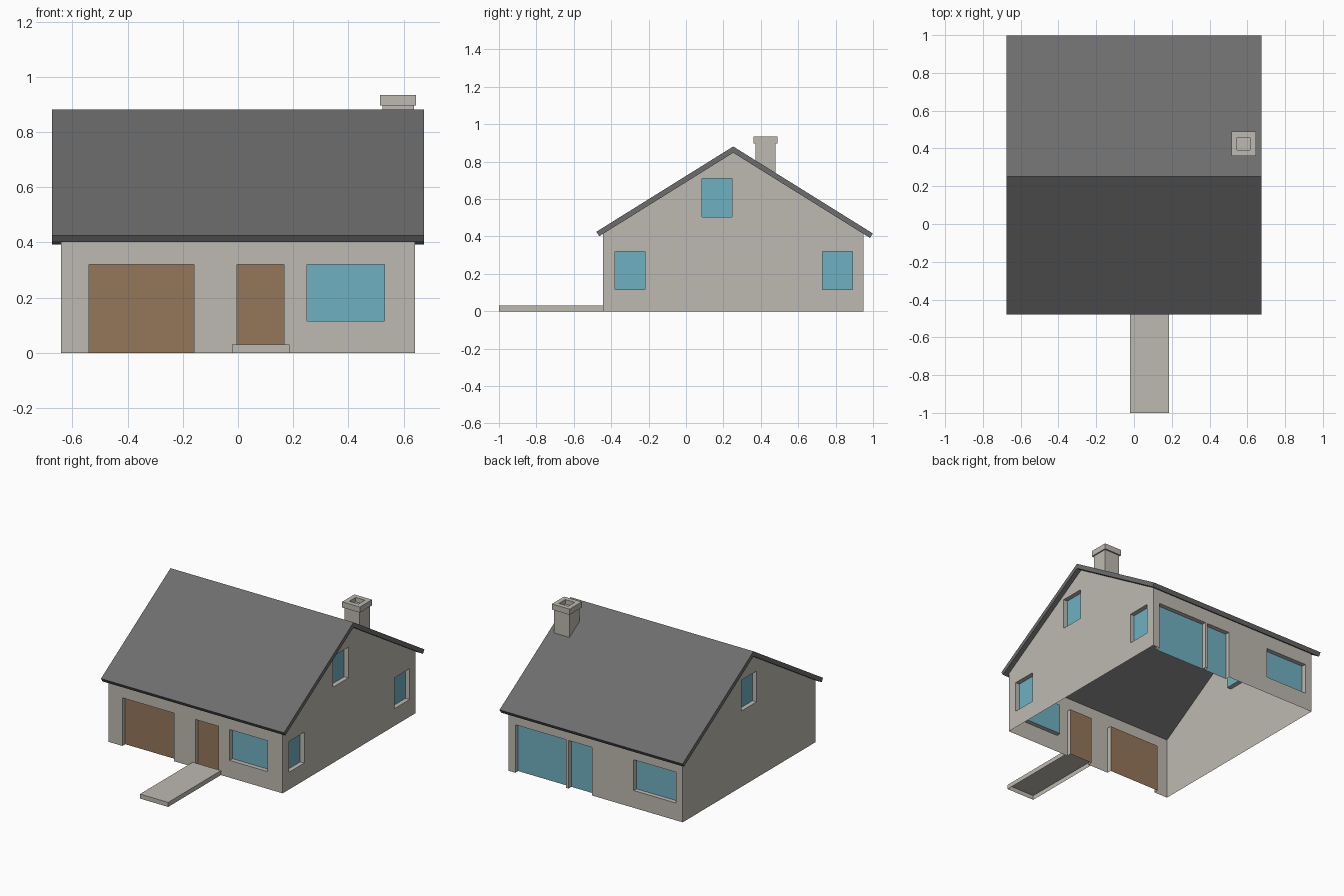
import bpy, bmesh, math
from mathutils import Matrix, Vector

if "Cube" in bpy.data.objects:
    bpy.data.objects.remove(bpy.data.objects["Cube"])

HX, Y0, Y1, RY = 0.641, -0.445, 0.95, 0.2525   # wall extents, ridge position
SLOPE, RIDGE, THICK, DEPTH = 0.623, 0.881, 0.0335, 0.03


def material(name, rgb):
    m = bpy.data.materials.new(name)
    lin = [((c / 255 + 0.055) / 1.055) ** 2.4 for c in rgb]
    m.diffuse_color = (*lin, 1)
    m.use_nodes = True
    m.node_tree.nodes["Principled BSDF"].inputs["Base Color"].default_value = m.diffuse_color
    return m


WALL = material("warm_grey_plaster", (190, 186, 177))
ROOF = material("dark_grey_roof", (109, 109, 109))
GLASS = material("blue_glass", (111, 177, 194))
WOOD = material("brown_door", (149, 118, 90))


def make(name, bm, *mats):
    me = bpy.data.meshes.new(name)
    bm.to_mesh(me)
    bm.free()
    ob = bpy.data.objects.new(name, me)
    for m in mats:
        me.materials.append(m)
    bpy.context.collection.objects.link(ob)
    return ob


def box(bm, x0, x1, y0, y1, z0, z1):
    mat = Matrix.Translation(((x0 + x1) / 2, (y0 + y1) / 2, (z0 + z1) / 2)) @ \
        Matrix.Diagonal((x1 - x0, y1 - y0, z1 - z0, 1))
    return bmesh.ops.create_cube(bm, size=1, matrix=mat)["verts"]


def prism(bm, profile, hx):
    """Extrude a (y, z) profile from -hx to hx."""
    f = bm.faces.new([bm.verts.new((-hx, y, z)) for y, z in profile])
    r = bmesh.ops.extrude_face_region(bm, geom=[f])
    vs = [v for v in r["geom"] if isinstance(v, bmesh.types.BMVert)]
    bmesh.ops.translate(bm, verts=vs, vec=(2 * hx, 0, 0))
    bmesh.ops.recalc_face_normals(bm, faces=bm.faces)


def under(y):
    return RIDGE - THICK - SLOPE * abs(y - RY)


# House body as a solid gable prism
bm = bmesh.new()
prism(bm, [(Y0, 0), (Y1, 0), (Y1, under(Y1)), (RY, under(RY)), (Y0, under(Y0))], HX)
house = make("house_walls", bm, WALL, GLASS, WOOD)

# Recess cutters: (start, end, bottom, top) along each wall
bm = bmesh.new()
FRONT = [(-0.54, -0.16, -0.1, 0.32), (-0.003, 0.167, -0.1, 0.32), (0.25, 0.53, 0.115, 0.32)]
BACK = [(0.217, 0.592, -0.1, 0.32), (0.028, 0.2, -0.1, 0.32), (-0.592, -0.28, 0.115, 0.32)]
RIGHT = [(-0.38, -0.218, 0.115, 0.32), (0.73, 0.89, 0.115, 0.32), (0.085, 0.245, 0.505, 0.71)]
LEFT = [(0.172, 0.332, 0.505, 0.71)]
for a, b, z0, z1 in FRONT:
    box(bm, a, b, Y0 - 0.1, Y0 + DEPTH, z0, z1)
for a, b, z0, z1 in BACK:
    box(bm, a, b, Y1 - DEPTH, Y1 + 0.1, z0, z1)
for a, b, z0, z1 in RIGHT:
    box(bm, HX - DEPTH, HX + 0.1, a, b, z0, z1)
for a, b, z0, z1 in LEFT:
    box(bm, -HX - 0.1, -HX + DEPTH, a, b, z0, z1)
cutter = make("recess_cutter", bm, WALL)
cutter.hide_render = True

mod = house.modifiers.new("recesses", "BOOLEAN")
mod.operation, mod.solver, mod.object = "DIFFERENCE", "EXACT", cutter
bpy.context.view_layer.update()
cut = bpy.data.meshes.new_from_object(house.evaluated_get(bpy.context.evaluated_depsgraph_get()))
house.modifiers.clear()
house.data = cut
bpy.data.objects.remove(cutter)

# Open the shell below and under the roof, then colour the recessed panes
bm = bmesh.new()
bm.from_mesh(cut)
bm.normal_update()
drop = []
for f in bm.faces:
    c, n = f.calc_center_median(), f.normal
    f.material_index = 0
    if (n.z < -0.9 and c.z < 0.01) or 0.3 < n.z < 0.97:
        drop.append(f)
    elif abs(n.y) > 0.9 and abs(c.y - Y0 - DEPTH) < 0.003:
        f.material_index = 2 if c.x < 0.2 else 1
    elif (abs(n.y) > 0.9 and abs(c.y - Y1 + DEPTH) < 0.003) or \
            (abs(n.x) > 0.9 and abs(abs(c.x) - HX + DEPTH) < 0.003):
        f.material_index = 1
bmesh.ops.delete(bm, geom=drop, context="FACES")
bm.to_mesh(cut)
bm.free()

# Roof: folded slab with square-cut eaves
t = THICK * math.cos(math.atan(SLOPE))
sy, sz = t * math.sin(math.atan(SLOPE)), t * math.cos(math.atan(SLOPE))
fy, by = -0.479, 0.999
fz, bz = RIDGE - SLOPE * (RY - fy), RIDGE - SLOPE * (by - RY)
bm = bmesh.new()
prism(bm, [(fy, fz), (RY, RIDGE), (by, bz), (by - sy, bz - sz),
           (RY, RIDGE - THICK), (fy + sy, fz - sz)], 0.674)
make("roof", bm, ROOF)

# Chimney shaft, its foot following the back slope
CX, CY = 0.58, 0.425
bm = bmesh.new()
for v in box(bm, CX - 0.057, CX + 0.057, CY - 0.054, CY + 0.054, 0.7, 0.896):
    if v.co.z < 0.8:
        v.co.z = under(v.co.y) + 0.015
make("chimney_shaft", bm, WALL)

# Chimney cap with a sunken flue
bm = bmesh.new()
box(bm, CX - 0.065, CX + 0.065, CY - 0.064, CY + 0.064, 0.896, 0.934)
bm.normal_update()
top = [f for f in bm.faces if f.normal.z > 0.9]
bmesh.ops.inset_region(bm, faces=top, thickness=0.043)
flue = bmesh.ops.extrude_face_region(bm, geom=top)
bmesh.ops.translate(bm, vec=(0, 0, -0.03),
                    verts=[v for v in flue["geom"] if isinstance(v, bmesh.types.BMVert)])
bmesh.ops.delete(bm, geom=[f for f in top if f.is_valid], context="FACES")
make("chimney_cap", bm, WALL)

# Front path: shallow box, open underneath and against the wall
bm = bmesh.new()
box(bm, -0.022, 0.186, -1.0, Y0, 0, 0.03)
bm.normal_update()
bmesh.ops.delete(bm, geom=[f for f in bm.faces if f.normal.z < -0.9 or f.normal.y > 0.9],
                 context="FACES")
make("front_path", bm, WALL)
